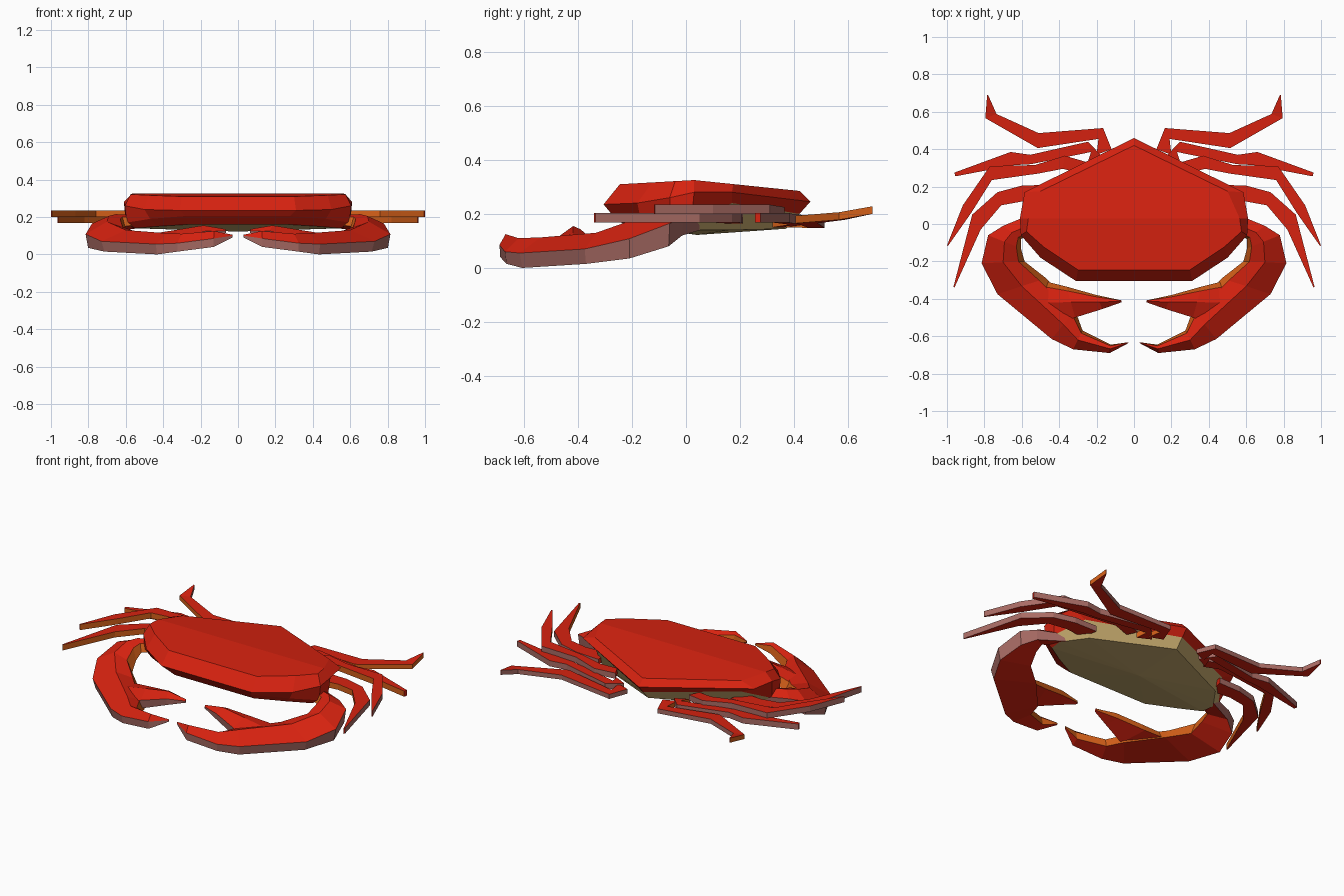
import bpy, bmesh

if "Cube" in bpy.data.objects:
    bpy.data.objects.remove(bpy.data.objects["Cube"])


def material(name, rgb):
    m = bpy.data.materials.new(name)
    m.diffuse_color = (*rgb, 1)
    m.use_nodes = True
    m.node_tree.nodes["Principled BSDF"].inputs["Base Color"].default_value = m.diffuse_color
    return m


RED = material("shell red", (0.68, 0.016, 0.005))
ORANGE = material("inner orange", (0.68, 0.12, 0.01))
PINK = material("outer dusty pink", (0.40, 0.15, 0.13))
TAN = material("belly tan", (0.55, 0.39, 0.15))


def finish(name, bm, mats, mirror=False):
    bmesh.ops.recalc_face_normals(bm, faces=bm.faces)
    me = bpy.data.meshes.new(name)
    bm.to_mesh(me)
    bm.free()
    for m in mats:
        me.materials.append(m)
    ob = bpy.data.objects.new(name, me)
    bpy.context.collection.objects.link(ob)
    if mirror:
        ob.modifiers.new("mirror", 'MIRROR').use_axis[0] = True
    return ob


def full_ring(half):
    # half outline from back centre to front, closed by its mirror image
    return half + [(-x, y, z) for x, y, z in reversed(half[1:])]


def bridge(bm, a, b):
    n = len(a)
    return [bm.faces.new((a[i], a[(i + 1) % n], b[(i + 1) % n], b[i])) for i in range(n)]


def limb(name, stations):
    """Loft of sections; first side is outer pink, last upright side is inner orange."""
    bm = bmesh.new()
    rings = [[bm.verts.new(p) for p in s] for s in stations]
    n = len(rings[0])
    for a, b in zip(rings, rings[1:]):
        for i, f in enumerate(bridge(bm, a, b)):
            f.material_index = {0: 2, n - 2: 1}.get(i, 0)
    bm.faces.new(rings[0])
    bm.faces.new(rings[-1])
    return finish(name, bm, (RED, ORANGE, PINK), mirror=True)


# Carapace: lower edge, widest rim and top edge
lower = [(0, .42, .2), (.5, .17, .24), (.6, .02, .17), (.595, -.06, .17),
         (.47, -.17, .19), (.28, -.28, .205)]
rim = [(0, .46, .245), (.585, .17, .28), (.61, .03, .28), (.605, -.06, .26),
       (.5, -.18, .24), (.31, -.305, .235)]
top = [(0, .42), (.5, .175), (.565, .03), (.575, -.04), (.48, -.125), (.3, -.245)]
top = [(x, y, .325 - (.103 * (y - .03) if y > .03 else .056 * (.03 - y))) for x, y in top]

bm = bmesh.new()
r = [[bm.verts.new(p) for p in full_ring(h)] for h in (lower, rim, top)]
bridge(bm, r[0], r[1])
bridge(bm, r[1], r[2])
t = r[2]
bm.faces.new(t[2:10])                       # front top plate
bm.faces.new([t[9], t[10], t[0], t[1], t[2]])  # back top plate
finish("carapace", bm, (RED,))

# Belly: red underside at the front, tan rear walls and floor
floor = [(0, .37, .145), (.46, .16, .14), (.56, .02, .14), (.55, -.06, .14),
         (.43, -.14, .15), (.27, -.23, .16)]
bm = bmesh.new()
a, b = [[bm.verts.new(p) for p in full_ring(h)] for h in (lower, floor)]
for f in bridge(bm, a, b):
    f.material_index = 1 if f.calc_center_median().y < 0.02 else 0
c = bm.verts.new((0, .04, .122))
for i in range(len(b)):
    bm.faces.new((b[i], b[(i + 1) % len(b)], c))
finish("belly", bm, (TAN, RED))


# Walking legs: outer x, y, inner x, y, bottom z; flat bars of even height
def leg(name, rows, height=.035):
    limb(name, [[(ox, oy, z), (ox, oy, z + height), (ix, iy, z + height), (ix, iy, z)]
                for ox, oy, ix, iy, z in rows])


leg("first_leg", [(.45, .21, .47, .11, .165), (.6, .205, .6, .12, .167),
                  (.73, .17, .71, .1, .168), (.865, .05, .82, -.03, .168),
                  (.965, -.335, .96, -.34, .168)])
leg("second_leg", [(.25, .33, .28, .27, .18), (.37, .365, .38, .295, .19),
                   (.53, .315, .51, .27, .198), (.77, .31, .76, .235, .2),
                   (.915, .1, .87, .06, .2), (1.0, -.115, .995, -.118, .2)])
leg("third_leg", [(.17, .36, .25, .32, .15), (.245, .44, .23, .385, .16),
                  (.555, .37, .55, .32, .168), (.66, .385, .64, .315, .168),
                  (.96, .275, .955, .255, .168)])
leg("hind_leg", [(.12, .40, .2, .37, .15), (.165, .513, .19, .455, .148),
                 (.51, .486, .515, .406, .165), (.735, .588, .795, .566, .178),
                 (.78, .69, .785, .69, .2)], .028)


# Claws: outer x, y, inner x, y, bottom z, outer band z, ridge z
def claw_part(name, rows):
    out = []
    for ox, oy, ix, iy, zb, zm, zt in rows:
        def mix(k, z):
            return (ox + (ix - ox) * k, oy + (iy - oy) * k, z)
        out.append([mix(.06, zb), mix(0, zm), mix(.5, zt),
                    mix(.86, zm + (zt - zm) * .6), mix(1, zb + (zm - zb) * .5), mix(.55, zb)])
    # the lower inner corner is orange only on its upright side
    bm_rings = [[s[0], s[1], s[2], s[3], s[4]] for s in out]
    return limb_inner(name, bm_rings)


def limb_inner(name, rings):
    return limb(name, rings)


claw_part("claw", [(.53, .06, .53, -.05, .14, .18, .21),
                   (.70, -.01, .605, -.08, .12, .18, .215),
                   (.78, -.06, .605, -.13, .08, .165, .205),
                   (.815, -.21, .585, -.2, .035, .108, .175),
                   (.73, -.375, .47, -.29, .015, .07, .13),
                   (.44, -.615, .315, -.46, 0, .055, .113),
                   (.325, -.67, .275, -.57, .015, .06, .11),
                   (.13, -.69, .125, -.645, .04, .085, .125),
                   (.03, -.637, .028, -.632, .09, .1, .105)])
claw_part("claw_finger", [(.42, -.54, .50, -.30, .02, .07, .11),
                          (.315, -.5, .36, -.335, .04, .095, .13),
                          (.17, -.455, .2, -.38, .085, .125, .155),
                          (.065, -.418, .068, -.408, .115, .125, .135)])
